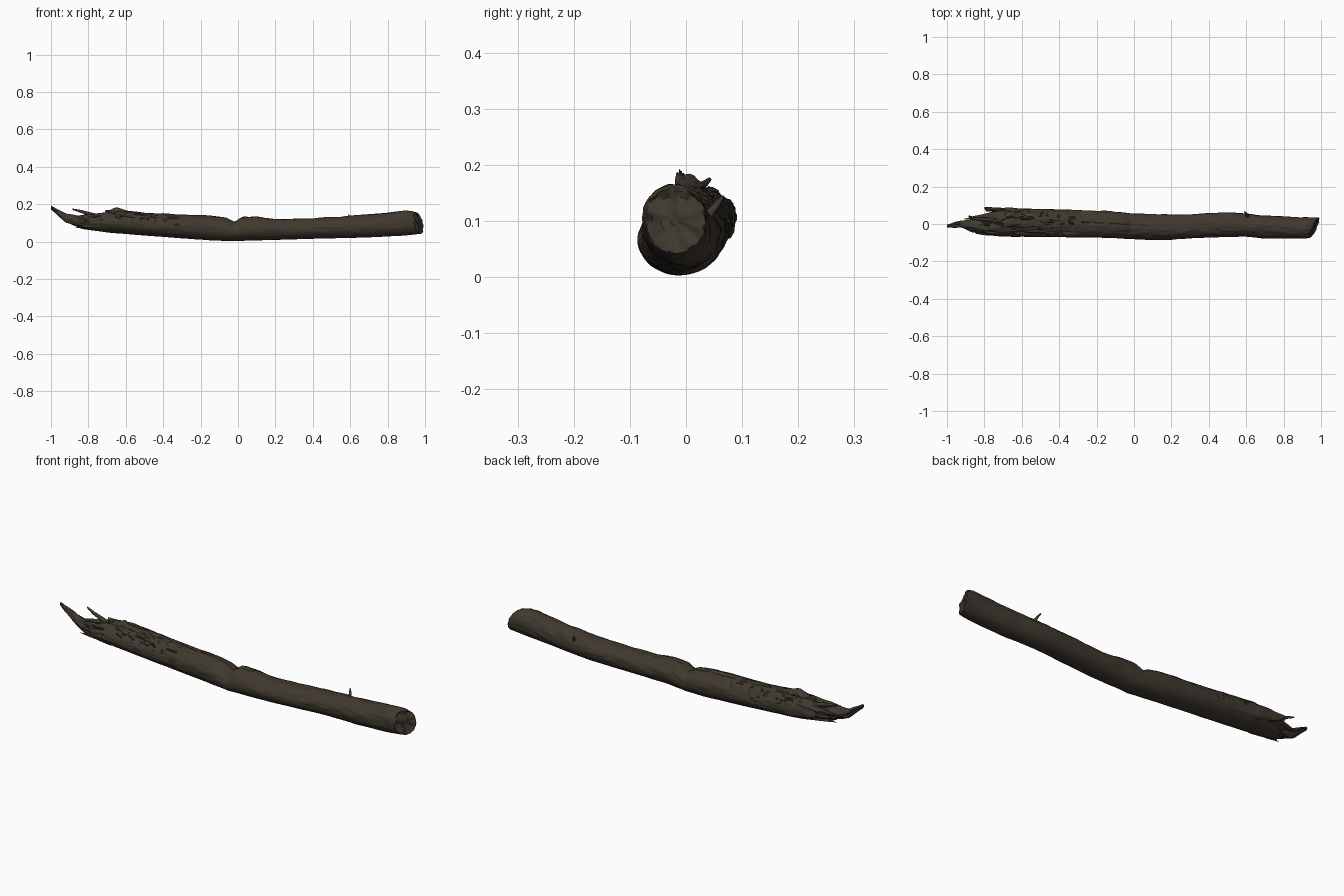
import bpy, bmesh, math
from mathutils import Vector, noise

cube = bpy.data.objects.get("Cube")
if cube:
    bpy.data.objects.remove(cube, do_unlink=True)

bark = bpy.data.materials.new("dark_brown_bark")
bark.use_nodes = True
BROWN = (0.05, 0.04, 0.028, 1)
bark.diffuse_color = BROWN
shader = bark.node_tree.nodes["Principled BSDF"]
shader.inputs["Base Color"].default_value = BROWN
shader.inputs["Roughness"].default_value = 0.9


def smooth(low, high, value):
    t = min(max((value - low) / (high - low), 0), 1)
    return t * t * (3 - 2 * t)


def sample(rows, x):
    """Interpolate the rows (x, bottom, top, front, back) at x."""
    for a, b in zip(rows, rows[1:]):
        if x <= b[0]:
            t = (x - a[0]) / (b[0] - a[0])
            return [p + (q - p) * t for p, q in zip(a[1:], b[1:])]
    return rows[-1][1:]


def loft(name, rows, steps, sides, relief, shift=None):
    """Skin a rough, closed tube along x through the rows."""
    rows = [[v / 1000 for v in row] for row in rows]
    start, end = rows[0][0], rows[-1][0]
    # Extra rings close each end with a shallow, uneven cap
    cap = (0.15, 0.45, 0.75, 0.94)
    rings = [(start, s) for s in cap]
    rings += [(start + (end - start) * i / steps, 1) for i in range(steps + 1)]
    rings += [(end, s) for s in reversed(cap)]
    bm = bmesh.new()
    grid = []
    for x, scale in rings:
        bottom, top, front, back = sample(rows, x)
        ring = []
        for j in range(sides):
            angle = 2 * math.pi * j / sides
            c, s = math.cos(angle), math.sin(angle)
            grow = relief(x, c, s) * scale
            y = (front + back) / 2 + c * scale * ((back - front) / 2 + grow)
            z = (bottom + top) / 2 + s * scale * ((top - bottom) / 2 + grow)
            px = x + (shift(x, c * scale, s * scale) if shift else 0)
            if scale < 1:
                bump = 0.02 * noise.noise(Vector((x, y * 40, z * 40)))
                px += (bump - 0.008 * (1 - scale)) * (1 if x == end else -1)
            ring.append(bm.verts.new((min(max(px, -1), 1), y, max(z, 0))))
        grid.append(ring)
    for a, b in zip(grid, grid[1:]):
        for j in range(sides):
            k = (j + 1) % sides
            bm.faces.new((a[j], a[k], b[k], b[j]))
    bm.faces.new(grid[0])
    bm.faces.new(grid[-1])
    bmesh.ops.recalc_face_normals(bm, faces=bm.faces)
    mesh = bpy.data.meshes.new(name)
    bm.to_mesh(mesh)
    bm.free()
    obj = bpy.data.objects.new(name, mesh)
    bpy.context.collection.objects.link(obj)
    mesh.materials.append(bark)
    finish(obj)


def finish(obj):
    bpy.ops.object.select_all(action='DESELECT')
    obj.select_set(True)
    bpy.context.view_layer.objects.active = obj
    bpy.ops.object.shade_smooth_by_angle(angle=math.radians(50))


def bark_relief(x, c, s):
    """Long swells, fine grain, and torn grooves on the upper broken end."""
    swell = 0.004 * noise.noise(Vector((x * 5, c, s)))
    grain = 0.0025 * noise.noise(Vector((x * 14, c * 4, s * 4)))
    torn = smooth(0.1, -0.6, x) * smooth(-0.3, 0.6, s)
    groove = abs(noise.noise(Vector((x * 9 + 3, c * 4, s * 4))))
    crack = smooth(0.1, 0, groove)
    # A winding split runs along the top of the whole log
    line = 1.5 + 0.35 * noise.noise(Vector((x * 4, 7, 0)))
    split = smooth(0.1, 0, abs(math.atan2(s, c) - line)) * smooth(0.6, 0, x)
    upper = smooth(-0.9, 0.2, s)
    return swell * upper + grain * (0.4 + upper) - torn * 0.011 * crack - 0.005 * split


def log_shift(x, c, s):
    """Slant the sawn end and make the broken end jagged."""
    slant = smooth(0.84, 1, x) * (0.023 * (c - 1) - 0.013 * (s + 1))
    jag = 0.09 * noise.noise(Vector((2, c * 3, s * 3)))
    return slant + smooth(-0.68, -0.83, x) * (jag - 0.01)


def splinter_relief(x, c, s):
    return 0.007 * noise.noise(Vector((x * 16, c * 2, s * 2 + 5)))


# Main log: x, bottom, top, front, back in thousandths
loft("log", [
    (-830, 70, 132, -52, 38), (-780, 61, 146, -60, 55),
    (-700, 50, 160, -66, 80), (-640, 44, 166, -68, 84),
    (-500, 33, 155, -70, 80), (-300, 18, 145, -70, 75),
    (-130, 6, 138, -74, 68), (-60, 4, 126, -78, 62),
    (-20, 3, 107, -80, 57), (25, 4, 134, -83, 55),
    (100, 7, 134, -86, 50), (200, 10, 122, -84, 51),
    (400, 15, 126, -72, 57), (520, 18, 133, -66, 60),
    (600, 20, 139, -68, 56), (700, 23, 145, -76, 45),
    (900, 33, 165, -79, 36), (965, 38, 166, -78, 35),
    (1000, 42, 158, -74, 35),
], 260, 72, bark_relief, log_shift)

# Long upturned splinter at the broken end
loft("broken_splinter", [
    (-1000, 172, 190, -16, -4), (-960, 138, 171, -18, 8),
    (-920, 103, 150, -20, 18), (-870, 84, 138, -42, 20),
    (-800, 67, 134, -56, 28), (-700, 56, 130, -56, 30),
], 60, 28, splinter_relief)

# Loose bark strip along the back of the broken end
loft("back_strip", [
    (-790, 108, 134, 72, 88), (-740, 84, 136, 66, 88),
    (-650, 65, 140, 50, 86), (-560, 60, 135, 30, 78),
], 40, 20, splinter_relief)

# Lifted bark ridge on top of the broken end
loft("top_ridge", [
    (-710, 148, 166, -12, 14), (-685, 138, 168, -18, 28),
    (-650, 132, 182, -18, 32), (-600, 132, 168, -22, 30),
    (-500, 130, 154, -20, 25),
], 40, 20, splinter_relief)


def spike(name, points, radius):
    """Tapered sliver along the points, thin end first."""
    curve = bpy.data.curves.new(name, 'CURVE')
    curve.dimensions = '3D'
    curve.bevel_depth = radius
    curve.bevel_resolution = 2
    curve.use_fill_caps = True
    line = curve.splines.new('POLY')
    line.points.add(len(points) - 1)
    for i, (point, co) in enumerate(zip(line.points, points)):
        point.co = (*co, 1)
        point.radius = 0.3 + 0.7 * i / (len(points) - 1)
    curve.materials.append(bark)
    obj = bpy.data.objects.new(name, curve)
    bpy.context.collection.objects.link(obj)
    bpy.ops.object.select_all(action='DESELECT')
    obj.select_set(True)
    bpy.context.view_layer.objects.active = obj
    bpy.ops.object.convert(target='MESH')
    finish(bpy.context.object)


# Thin slivers and the twig stub
spike("upper_sliver", [(-.885, .042, .174), (-.84, .028, .162), (-.75, .02, .135)], 0.012)
spike("front_sliver", [(-.86, -.03, .135), (-.8, -.03, .138), (-.7, -.03, .13)], 0.012)
spike("back_sliver", [(-.84, .035, .11), (-.8, .045, .115), (-.7, .05, .12)], 0.014)
spike("twig_stub", [(.59, .066, .144), (.6, .056, .13), (.61, .035, .105)], 0.009)
